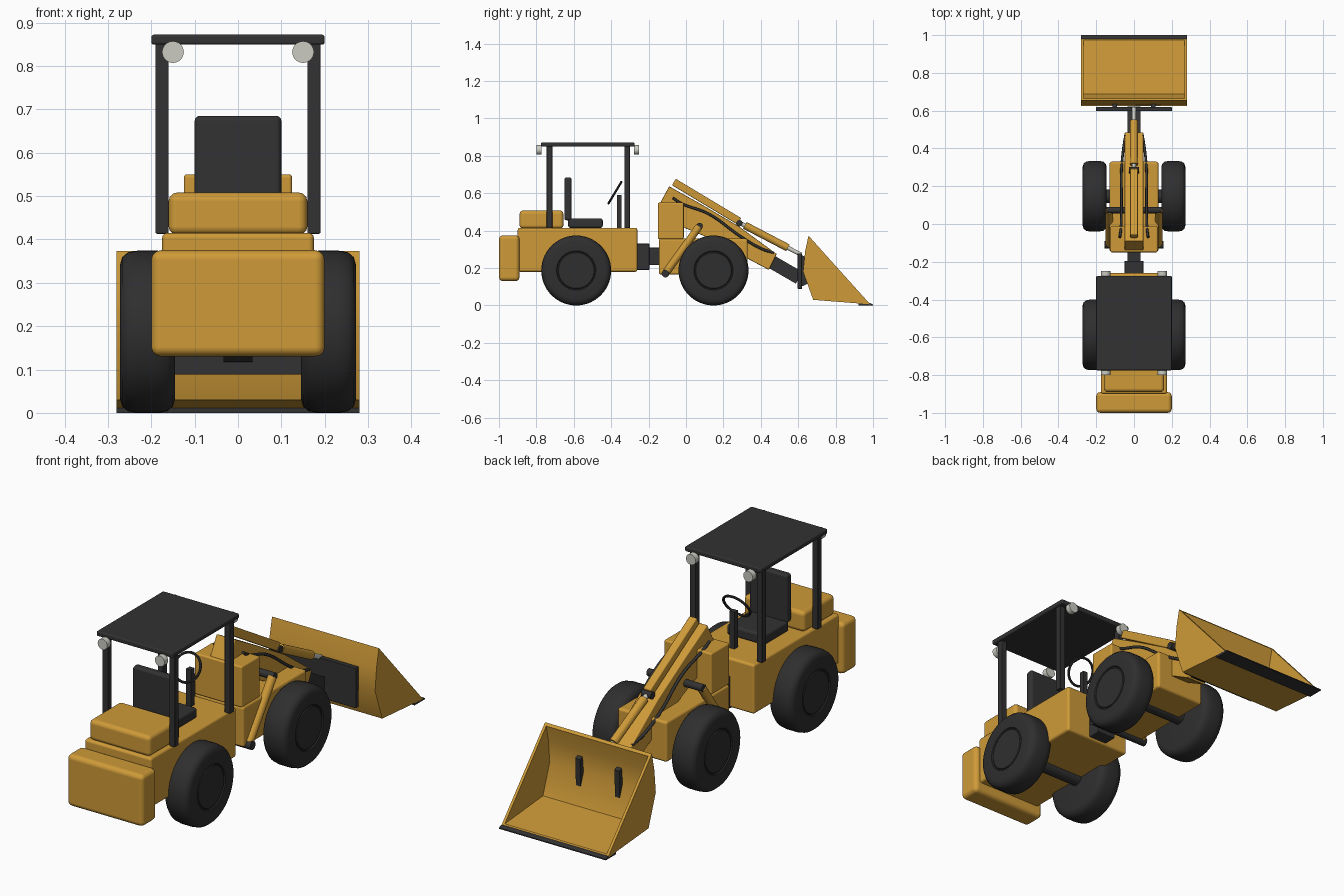
import bpy, bmesh, math
from mathutils import Vector, Matrix

if "Cube" in bpy.data.objects:
    bpy.data.objects.remove(bpy.data.objects["Cube"])


def material(name, rgb):
    m = bpy.data.materials.new(name)
    m.diffuse_color = (*rgb, 1)
    m.use_nodes = True
    m.node_tree.nodes["Principled BSDF"].inputs["Base Color"].default_value = m.diffuse_color
    return m


YELLOW = material("machine yellow", (0.62, 0.325, 0.04))
DARK = material("dark frame", (0.032, 0.032, 0.033))
TYRE = material("tyre rubber", (0.028, 0.028, 0.029))
LIGHT = material("lamp and rod grey", (0.6, 0.6, 0.54))


def finish(name, bm, mat, bevel=0.0, smooth=True):
    bmesh.ops.recalc_face_normals(bm, faces=bm.faces)
    me = bpy.data.meshes.new(name)
    bm.to_mesh(me)
    bm.free()
    me.materials.append(mat)
    ob = bpy.data.objects.new(name, me)
    bpy.context.collection.objects.link(ob)
    for p in me.polygons:
        p.use_smooth = smooth
    if bevel:
        b = ob.modifiers.new("bevel", 'BEVEL')
        b.width, b.segments, b.harden_normals = bevel, 3, True
    else:
        me.set_sharp_from_angle(angle=math.radians(35))
    return ob


def box(name, x, y, z, mat, bevel=0.0):
    """Box from (min, max) ranges on each axis."""
    bm = bmesh.new()
    bmesh.ops.create_cube(bm, size=1)
    for v in bm.verts:
        v.co = [(r[0] + r[1]) / 2 + c * (r[1] - r[0]) for r, c in zip((x, y, z), v.co)]
    return finish(name, bm, mat, bevel)


def rod(name, p, q, r, mat, segments=32):
    """Cylinder between two points."""
    p, q = Vector(p), Vector(q)
    d = q - p
    bm = bmesh.new()
    m = Matrix.Translation((p + q) / 2) @ d.to_track_quat('Z', 'Y').to_matrix().to_4x4()
    bmesh.ops.create_cone(bm, cap_ends=True, segments=segments, radius1=r, radius2=r,
                          depth=d.length, matrix=m)
    return finish(name, bm, mat)


def extrude(name, profile, x0, x1, mat, bevel=0.0):
    """Side profile of (y, z) points extruded across x."""
    bm = bmesh.new()
    f = bm.faces.new([bm.verts.new((x0, y, z)) for y, z in profile])
    new = bmesh.ops.extrude_face_region(bm, geom=[f])["geom"]
    bmesh.ops.translate(bm, vec=(x1 - x0, 0, 0),
                        verts=[v for v in new if isinstance(v, bmesh.types.BMVert)])
    return finish(name, bm, mat, bevel)


def beam(name, p, q, half, w, mat, bevel=0.0):
    """Rectangular bar along a line in the side plane."""
    p, q = Vector(p), Vector(q)
    n = (q - p).normalized()
    n = Vector((-n.y, n.x)) * half
    return extrude(name, [p + n, q + n, q - n, p - n], -w, w, mat, bevel)


def wheel(name, side, y):
    """Lathed tyre with rounded shoulders and a shallow hub disc."""
    prof = [(0.150, 0.0), (0.145, 0.155), (0.150, 0.172), (0.163, 0.183), (0.185, 0.187),
            (0.232, 0.187), (0.254, 0.183), (0.267, 0.172), (0.272, 0.155), (0.272, 0.105),
            (0.267, 0.102), (0.267, 0.098), (0.271, 0.095), (0.271, 0.0)]
    bm = bmesh.new()
    vs = [bm.verts.new((side * x, y, 0.187 + r)) for x, r in prof]
    es = [bm.edges.new(e) for e in zip(vs, vs[1:])]
    bmesh.ops.spin(bm, geom=vs + es, cent=(0, y, 0.187), axis=(1, 0, 0),
                   angle=2 * math.pi, steps=56)
    bmesh.ops.remove_doubles(bm, verts=bm.verts, dist=1e-5)
    return finish(name, bm, TYRE)


def hose(name, pts, r):
    cu = bpy.data.curves.new(name, 'CURVE')
    cu.dimensions, cu.bevel_depth, cu.bevel_resolution = '3D', r, 2
    cu.resolution_u, cu.use_fill_caps = 8, True
    s = cu.splines.new('BEZIER')
    s.bezier_points.add(len(pts) - 1)
    for b, p in zip(s.bezier_points, pts):
        b.co = p
        b.handle_left_type = b.handle_right_type = 'AUTO'
    cu.materials.append(DARK)
    ob = bpy.data.objects.new(name, cu)
    bpy.context.collection.objects.link(ob)


# Rear half: chassis, counterweight, hood
box("rear_body", (-0.175, 0.175), (-0.90, -0.26), (0.18, 0.415), YELLOW, 0.012)
box("counterweight", (-0.2, 0.2), (-1.0, -0.89), (0.13, 0.375), YELLOW, 0.022)
box("engine_hood", (-0.16, 0.16), (-0.89, -0.655), (0.41, 0.508), YELLOW, 0.02)

# Operator station
box("seat_cushion", (-0.1, 0.1), (-0.63, -0.445), (0.415, 0.465), DARK, 0.012)
box("seat_back", (-0.1, 0.1), (-0.65, -0.612), (0.455, 0.685), DARK, 0.012)
box("steering_column", (-0.0125, 0.0125), (-0.37, -0.345), (0.41, 0.59), DARK)
bm = bmesh.new()
centre, normal = Vector((0, -0.38, 0.603)), Vector((0, -0.125, 0.075)).normalized()
up = Vector((0, 0.075, 0.125)).normalized()
rings = []
for i in range(36):
    a = 2 * math.pi * i / 36
    d = Vector((1, 0, 0)) * math.cos(a) + up * math.sin(a)
    rings.append([bm.verts.new(centre + d * (0.066 + 0.006 * math.cos(b)) + normal * 0.006 * math.sin(b))
                  for b in [math.pi * k / 4 for k in range(8)]])
for i in range(36):
    r0, r1 = rings[i], rings[(i + 1) % 36]
    for k in range(8):
        bm.faces.new((r0[k], r0[(k + 1) % 8], r1[(k + 1) % 8], r1[k]))
finish("steering_wheel", bm, DARK)

# Canopy with corner posts and lamps
box("canopy_roof", (-0.2, 0.2), (-0.775, -0.275), (0.849, 0.872), DARK, 0.006)
for s in (-1, 1):
    side = "left" if s < 0 else "right"
    xs = sorted((s * 0.16, s * 0.19))
    for end, y, lamp in (("rear", -0.73, (-0.80, -0.773)), ("front", -0.315, (-0.277, -0.25))):
        box(f"{end}_post_{side}", xs, (y - 0.015, y + 0.015), (0.413, 0.855), DARK, 0.003)
        rod(f"{end}_lamp_{side}", (s * 0.15, lamp[0], 0.832), (s * 0.15, lamp[1], 0.832),
            0.025, LIGHT)
    # Wheels
    wheel(f"rear_wheel_{side}", s, -0.587)
    wheel(f"front_wheel_{side}", s, 0.147)

# Axles and articulation joint
for end, y in (("rear", -0.587), ("front", 0.147)):
    rod(f"{end}_axle", (-0.16, y, 0.187), (0.16, y, 0.187), 0.035, DARK)
box("rear_joint", (-0.05, 0.05), (-0.262, -0.195), (0.19, 0.33), DARK, 0.004)
box("front_joint", (-0.035, 0.035), (-0.2, -0.138), (0.215, 0.31), DARK, 0.004)

# Front half: chassis and mast
box("front_chassis", (-0.13, 0.13), (-0.145, 0.33), (0.165, 0.357), YELLOW, 0.012)
box("mast", (-0.125, 0.125), (-0.15, -0.012), (0.355, 0.55), YELLOW, 0.008)

# Loader boom with inner extension
extrude("boom", [(-0.14, 0.545), (-0.09, 0.637), (0.07, 0.548), (0.28, 0.425), (0.485, 0.275),
                 (0.443, 0.19), (0.33, 0.25), (0.1, 0.37), (-0.02, 0.42)],
        -0.05, 0.05, YELLOW, 0.004)
beam("boom_extension", (0.42, 0.255), (0.605, 0.148), 0.036, 0.034, DARK)

# Tilt linkage above the boom
beam("tilt_link", (-0.065, 0.66), (0.285, 0.45), 0.02, 0.02, YELLOW, 0.006)
rod("tilt_pivot", (-0.026, 0.285, 0.44), (0.026, 0.285, 0.44), 0.017, DARK, 20)
rod("tilt_cylinder", (0, 0.315, 0.428), (0, 0.545, 0.308), 0.02, YELLOW)
rod("tilt_rod", (0, 0.27, 0.45), (0, 0.615, 0.272), 0.011, LIGHT)

# Lift cylinders, cross pins and hoses
rod("lift_lower_pin", (-0.155, -0.11, 0.17), (0.155, -0.11, 0.17), 0.02, DARK, 20)
rod("lift_upper_pin", (-0.145, 0.073, 0.425), (0.145, 0.073, 0.425), 0.017, DARK, 20)
for s in (-1, 1):
    side = "left" if s < 0 else "right"
    rod(f"lift_cylinder_{side}", (s * 0.131, -0.105, 0.178), (s * 0.131, 0.07, 0.422), 0.02, YELLOW)
    hose(f"hose_{side}", [(s * 0.075, -0.07, 0.575), (s * 0.07, -0.03, 0.548),
                          (s * 0.066, 0.12, 0.49), (s * 0.066, 0.29, 0.37),
                          (s * 0.056, 0.40, 0.305), (s * 0.045, 0.47, 0.28)], 0.007)

# Bucket carrier plate and hooks reaching through the bucket back
box("carrier_plate", (-0.2, 0.2), (0.597, 0.62), (0.088, 0.278), DARK, 0.003)
for s in (-1, 1):
    xs = sorted((s * 0.09, s * 0.115))
    extrude("carrier_hook_left" if s < 0 else "carrier_hook_right",
            [(0.615, 0.10), (0.66, 0.12), (0.664, 0.25), (0.615, 0.27)], *xs, DARK)

# Bucket: bent shell, side plates and cutting edge
outer = [(0.655, 0.373), (0.637, 0.29), (0.626, 0.18), (0.68, 0.03), (0.985, 0.006)]
inner = [(0.975, 0.017), (0.689, 0.041), (0.638, 0.182), (0.649, 0.289), (0.665, 0.362)]
extrude("bucket_shell", outer + inner, -0.278, 0.278, YELLOW)
for s in (-1, 1):
    extrude("bucket_side_left" if s < 0 else "bucket_side_right", outer,
            *sorted((s * 0.267, s * 0.28)), YELLOW)
extrude("cutting_edge", [(0.922, 0.0), (1.0, 0.0), (1.0, 0.005), (0.985, 0.012), (0.922, 0.012)],
        -0.28, 0.28, DARK)
